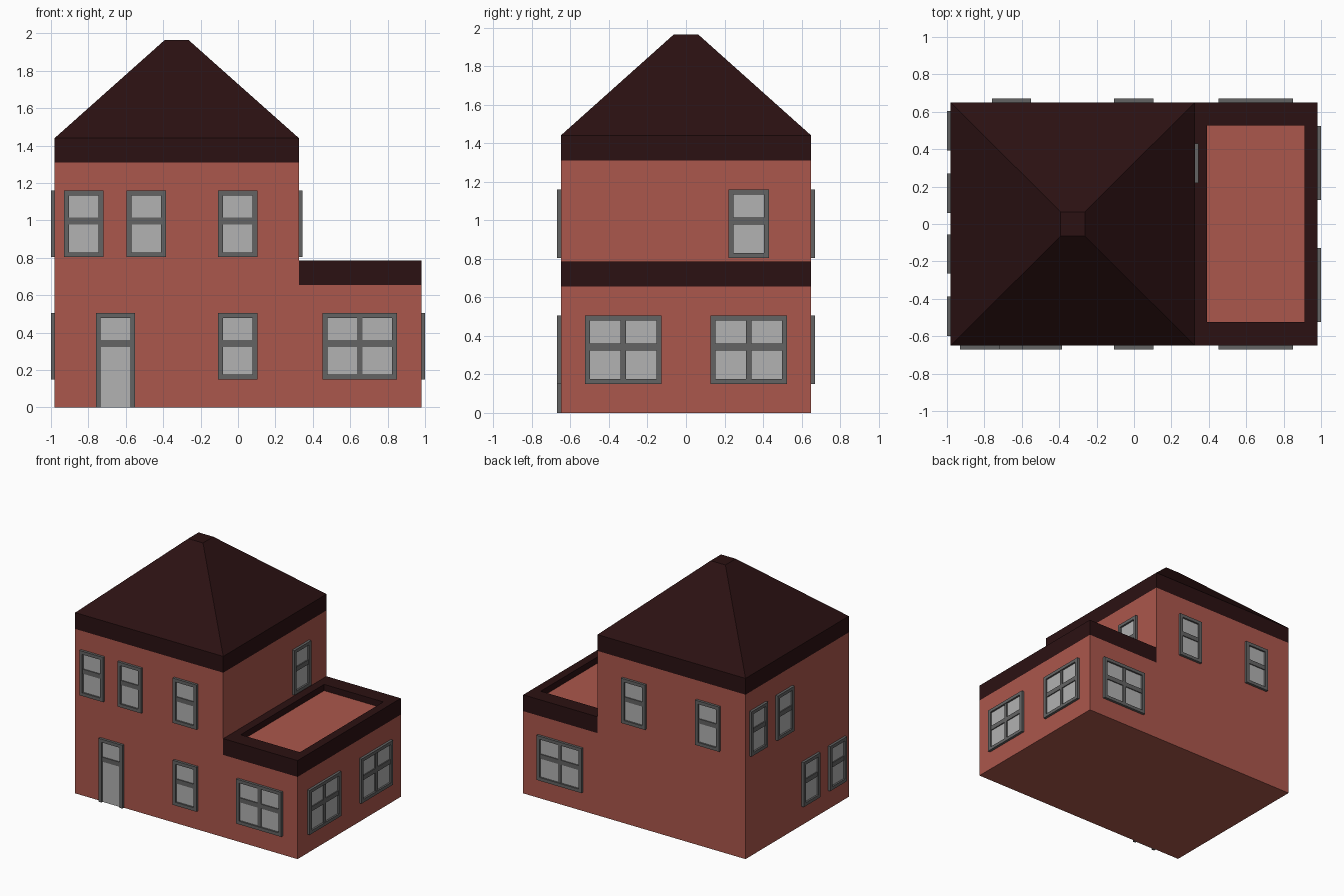
import bpy, bmesh

if "Cube" in bpy.data.objects:
    bpy.data.objects.remove(bpy.data.objects["Cube"])


def material(name, rgb):
    m = bpy.data.materials.new(name)
    m.diffuse_color = (*rgb, 1)
    m.use_nodes = True
    m.node_tree.nodes["Principled BSDF"].inputs["Base Color"].default_value = m.diffuse_color
    return m


BRICK = material("brick", (0.41, 0.095, 0.072))
ROOF = material("dark_roof", (0.024, 0.0055, 0.006))
FRAME = material("frame_grey", (0.127, 0.127, 0.127))
GLASS = material("glass_grey", (0.445, 0.445, 0.445))


def finish(name, bm, mat):
    bmesh.ops.recalc_face_normals(bm, faces=bm.faces)
    me = bpy.data.meshes.new(name)
    bm.to_mesh(me)
    bm.free()
    me.materials.append(mat)
    ob = bpy.data.objects.new(name, me)
    bpy.context.collection.objects.link(ob)
    return ob


def loft(name, rings, mat, caps=True):
    """Skin a stack of rings; without caps the last ring joins the first."""
    bm = bmesh.new()
    loops = [[bm.verts.new(p) for p in r] for r in rings]
    n = len(loops[0])
    pairs = list(zip(loops, loops[1:]))
    if caps:
        bm.faces.new(loops[0])
        bm.faces.new(loops[-1])
    else:
        pairs.append((loops[-1], loops[0]))
    for a, b in pairs:
        for i in range(n):
            j = (i + 1) % n
            bm.faces.new((a[i], a[j], b[j], b[i]))
    return finish(name, bm, mat)


def rect(x0, x1, y0, y1, z):
    return [(x0, y0, z), (x1, y0, z), (x1, y1, z), (x0, y1, z)]


def add_box(bm, lo, hi):
    v = bmesh.ops.create_cube(bm, size=1)["verts"]
    for p in v:
        p.co = [(a + b) / 2 + c * (b - a) for a, b, c in zip(lo, hi, p.co)]


X0, XM, X1, Y = -0.98, 0.325, 0.98, 0.65

# L-shaped brick walls
profile = [(X0, 0), (X1, 0), (X1, 0.655), (XM, 0.655), (XM, 1.31), (X0, 1.31)]
loft("walls", [[(x, y, z) for x, z in profile] for y in (-Y, Y)], BRICK)

# Eave band and hipped roof with a small flat top
loft("main_roof", [rect(X0, XM, -Y, Y, 1.31), rect(X0, XM, -Y, Y, 1.44),
                   rect(-0.393, -0.263, -0.065, 0.065, 1.963)], ROOF)

# Parapet ring and recessed flat roof of the extension
inner = (0.39, 0.912, -0.523, 0.527)
loft("parapet", [rect(XM, X1, -Y, Y, 0.655), rect(XM, X1, -Y, Y, 0.785),
                 rect(*inner, 0.785), rect(*inner, 0.655)], ROOF, caps=False)
loft("flat_roof", [rect(*inner, 0.655), rect(*inner, 0.735)], BRICK)


def opening(name, wall, u0, u1, z0, z1, wide=False, door=False):
    """Framed window or door; wall = (normal axis, plane, outward sign)."""
    axis, plane, sign = wall
    frame, glass = bmesh.new(), bmesh.new()

    def box(bm, a0, a1, b0, b1, depth):
        d0, d1 = sorted((plane, plane + sign * depth))
        if axis == "x":
            add_box(bm, (d0, a0, b0), (d1, a1, b1))
        else:
            add_box(bm, (a0, d0, b0), (a1, d1, b1))

    t = 0.026
    bottom = z0 if door else z0 + t
    box(frame, u0, u0 + t, z0, z1, 0.02)
    box(frame, u1 - t, u1, z0, z1, 0.02)
    box(frame, u0 + t, u1 - t, z1 - t, z1, 0.02)
    if not door:
        box(frame, u0 + t, u1 - t, z0, z0 + t, 0.02)
    mid = z1 - 0.163
    box(frame, u0 + t, u1 - t, mid - 0.018, mid + 0.018, 0.014)
    if wide:
        c = (u0 + u1) / 2
        for b0, b1 in ((bottom, mid - 0.018), (mid + 0.018, z1 - t)):
            box(frame, c - 0.014, c + 0.014, b0, b1, 0.014)
    box(glass, u0 + t, u1 - t, bottom, z1 - t, 0.006)
    finish(name + "_frame", frame, FRAME)
    finish(name + "_glass", glass, GLASS)


FRONT, BACK = ("y", -Y, -1), ("y", Y, 1)
LEFT, RIGHT, STEP = ("x", X0, -1), ("x", X1, 1), ("x", XM, 1)
LOW, HIGH = (0.15, 0.505), (0.803, 1.16)

# Front windows and door
for i, u in enumerate((-0.93, -0.595, -0.107)):
    opening(f"front_upper_window_{i}", FRONT, u, u + 0.21, *HIGH)
opening("front_lower_window", FRONT, -0.107, 0.103, *LOW)
opening("front_wide_window", FRONT, 0.453, 0.85, *LOW, wide=True)
opening("front_door", FRONT, -0.76, -0.55, 0, 0.505, door=True)

# Back windows
for i, u in enumerate((-0.76, -0.107)):
    opening(f"back_upper_window_{i}", BACK, u, u + 0.21, *HIGH)
opening("back_wide_window", BACK, 0.453, 0.85, *LOW, wide=True)

# Left windows: two upstairs, two downstairs
for i, (u, z) in enumerate(((0.393, HIGH), (0.06, HIGH), (-0.265, LOW), (-0.598, LOW))):
    opening(f"left_window_{i}", LEFT, u, u + 0.21, *z)

# Right windows
for i, u in enumerate((-0.525, 0.128)):
    opening(f"right_wide_window_{i}", RIGHT, u, u + 0.397, *LOW, wide=True)
opening("right_upper_window", STEP, 0.22, 0.43, *HIGH)
